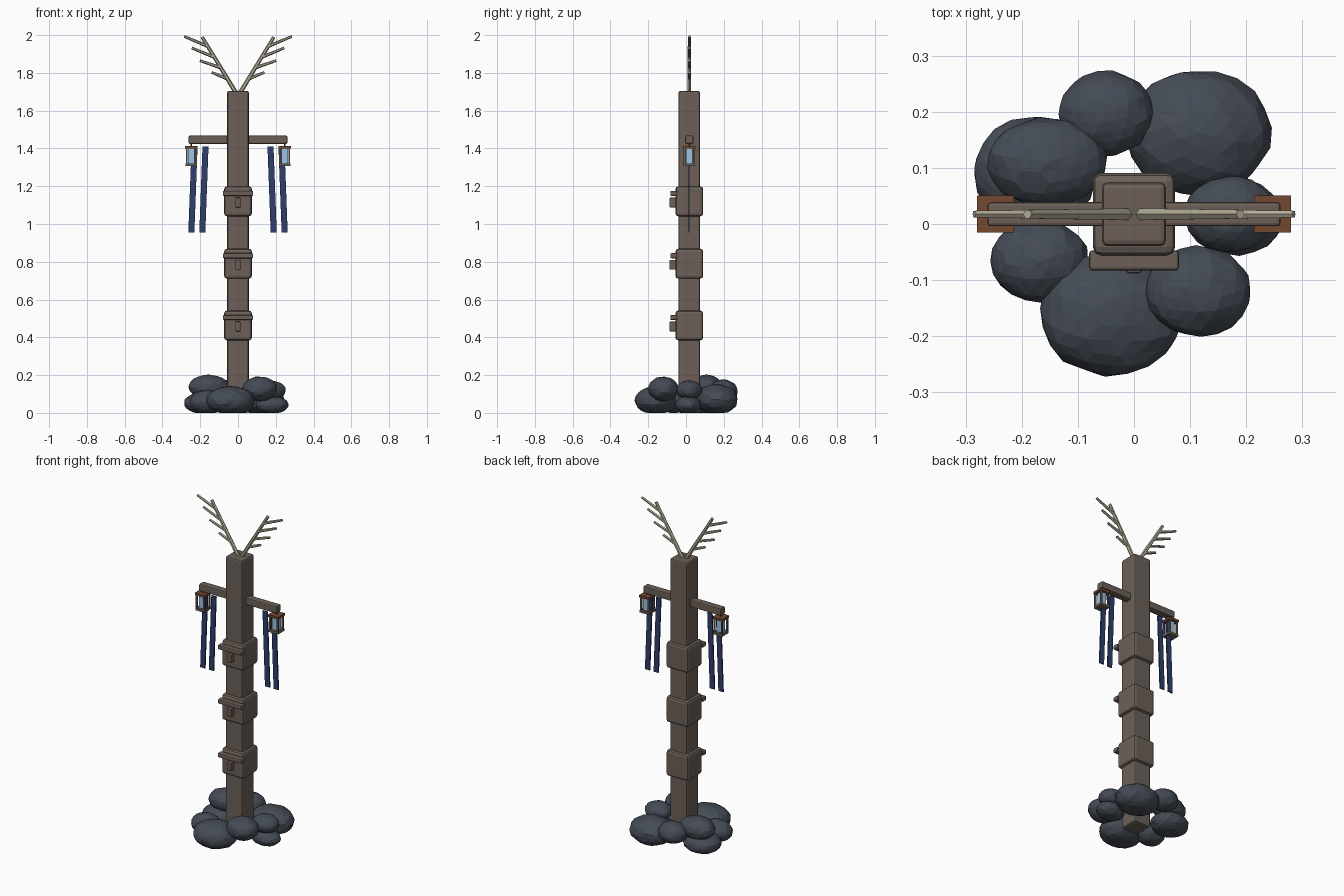
import bpy, bmesh, math, random
from mathutils import Vector

if "Cube" in bpy.data.objects:
    bpy.data.objects.remove(bpy.data.objects["Cube"])

random.seed(4)
CY = 0.0175  # depth centre of the pole


def mat(name, rgb):
    m = bpy.data.materials.new(name)
    m.diffuse_color = (*rgb, 1)
    m.use_nodes = True
    m.node_tree.nodes["Principled BSDF"].inputs["Base Color"].default_value = m.diffuse_color
    return m


wood = mat("weathered_wood", (0.150, 0.118, 0.097))
stone = mat("dark_stone", (0.058, 0.070, 0.090))
bone = mat("antler_bone", (0.46, 0.42, 0.32))
cloth = mat("navy_cloth", (0.028, 0.048, 0.150))
glass = mat("pale_blue_glass", (0.34, 0.55, 0.78))
rust = mat("rusty_metal", (0.17, 0.065, 0.03))


def finish(name, bm, material):
    bmesh.ops.recalc_face_normals(bm, faces=bm.faces)
    me = bpy.data.meshes.new(name)
    bm.to_mesh(me)
    bm.free()
    me.materials.append(material)
    ob = bpy.data.objects.new(name, me)
    bpy.context.collection.objects.link(ob)
    return ob


def box(name, center, size, material, bevel=0, segments=2):
    bm = bmesh.new()
    bmesh.ops.create_cube(bm, size=1)
    for v in bm.verts:
        v.co = Vector(center) + Vector([v.co[i] * size[i] for i in range(3)])
    if bevel:
        bmesh.ops.bevel(bm, geom=bm.edges[:], offset=bevel, segments=segments,
                        profile=0.5, affect='EDGES')
    return finish(name, bm, material)


def rod(name, a, b, r1, r2, material, sides=6):
    a, b = Vector(a), Vector(b)
    bm = bmesh.new()
    bmesh.ops.create_cone(bm, cap_ends=True, segments=sides, radius1=r1,
                          radius2=r2, depth=(b - a).length)
    q = (b - a).to_track_quat('Z', 'Y')
    for v in bm.verts:
        v.co = (a + b) / 2 + q @ v.co
    return finish(name, bm, material)


# Pole and crossbar
box("pole", (0, CY, 0.8525), (0.114, 0.114, 1.705), wood, 0.01)
box("crossbar", (0, CY, 1.446), (0.522, 0.043, 0.043), wood, 0.006)

# Carved face blocks with brow and nose
for i, z in enumerate((0.463, 0.79, 1.12)):
    box(f"face_block_{i}", (0, CY, z), (0.147, 0.147, 0.158), wood, 0.015)
    box(f"brow_{i}", (0, -0.065, z + 0.042), (0.16, 0.036, 0.027), wood, 0.006)
    box(f"nose_{i}", (0, -0.068, z - 0.006), (0.027, 0.04, 0.052), wood, 0.005)

for side, s in (("left", -1), ("right", 1)):
    # Antler: main beam with four outward tines
    def P(x, z):
        return (s * x, CY, z)
    rod(f"antler_beam_{side}", P(0.008, 1.69), P(0.19, 1.99), 0.012, 0.009, bone)
    tines = ((0.060, 1.77, 0.140, 1.803), (0.094, 1.828, 0.202, 1.865),
             (0.130, 1.885, 0.245, 1.932), (0.163, 1.942, 0.285, 1.993))
    for k, (x1, z1, x2, z2) in enumerate(tines):
        rod(f"antler_tine_{side}_{k}", P(x1, z1), P(x2, z2), 0.009, 0.007, bone)

    # Lantern hanging from the bar end
    lx = s * 0.247
    rod(f"lantern_hook_{side}", (lx, CY, 1.405), (lx, CY, 1.43), 0.005, 0.005, rust)
    box(f"lantern_cap_{side}", (lx, CY, 1.406), (0.066, 0.066, 0.014), rust)
    box(f"lantern_base_{side}", (lx, CY, 1.314), (0.062, 0.062, 0.014), wood)
    box(f"lantern_glass_{side}", (lx, CY, 1.36), (0.034, 0.034, 0.085), glass)
    for dx in (-1, 1):
        for dy in (-1, 1):
            box(f"lantern_post_{side}", (lx + dx * 0.025, CY + dy * 0.025, 1.36),
                (0.009, 0.009, 0.085), wood)

    # Two slanted cloth strips
    for k, (top, bot) in enumerate(((0.172, 0.189), (0.230, 0.247))):
        ob = box(f"cloth_strip_{side}_{k}", (0, CY - 0.002, 1.183),
                 (0.032, 0.007, 0.456), cloth)
        for v in ob.data.vertices:
            v.co.x += s * (top if v.co.z > 1.2 else bot)

# Stone pile: centre and radii
stones = (
    (-0.040, -0.160, 0.066, 0.130, 0.111, 0.077),
    (0.115, 0.163, 0.072, 0.130, 0.113, 0.080),
    (-0.175, 0.095, 0.052, 0.112, 0.098, 0.060),
    (0.180, 0.012, 0.042, 0.088, 0.068, 0.048),
    (-0.168, -0.065, 0.058, 0.088, 0.074, 0.062),
    (-0.155, 0.110, 0.138, 0.108, 0.080, 0.064),
    (0.115, -0.120, 0.127, 0.095, 0.081, 0.066),
    (-0.050, 0.197, 0.115, 0.086, 0.076, 0.062),
    (0.172, 0.018, 0.120, 0.082, 0.068, 0.052),
)
for i, (x, y, z, rx, ry, rz) in enumerate(stones):
    bm = bmesh.new()
    bmesh.ops.create_icosphere(bm, subdivisions=3, radius=1)
    turn = random.uniform(0, math.tau)
    for v in bm.verts:
        c, n = v.co.copy(), random.uniform(0.965, 1.02)
        cx = c.x * math.cos(turn) - c.y * math.sin(turn)
        cy = c.x * math.sin(turn) + c.y * math.cos(turn)
        # flattened where it rests on the ground
        v.co = (x + cx * rx * n, y + cy * ry * n, max(0, z + c.z * rz * n))
    finish(f"base_stone_{i}", bm, stone)
